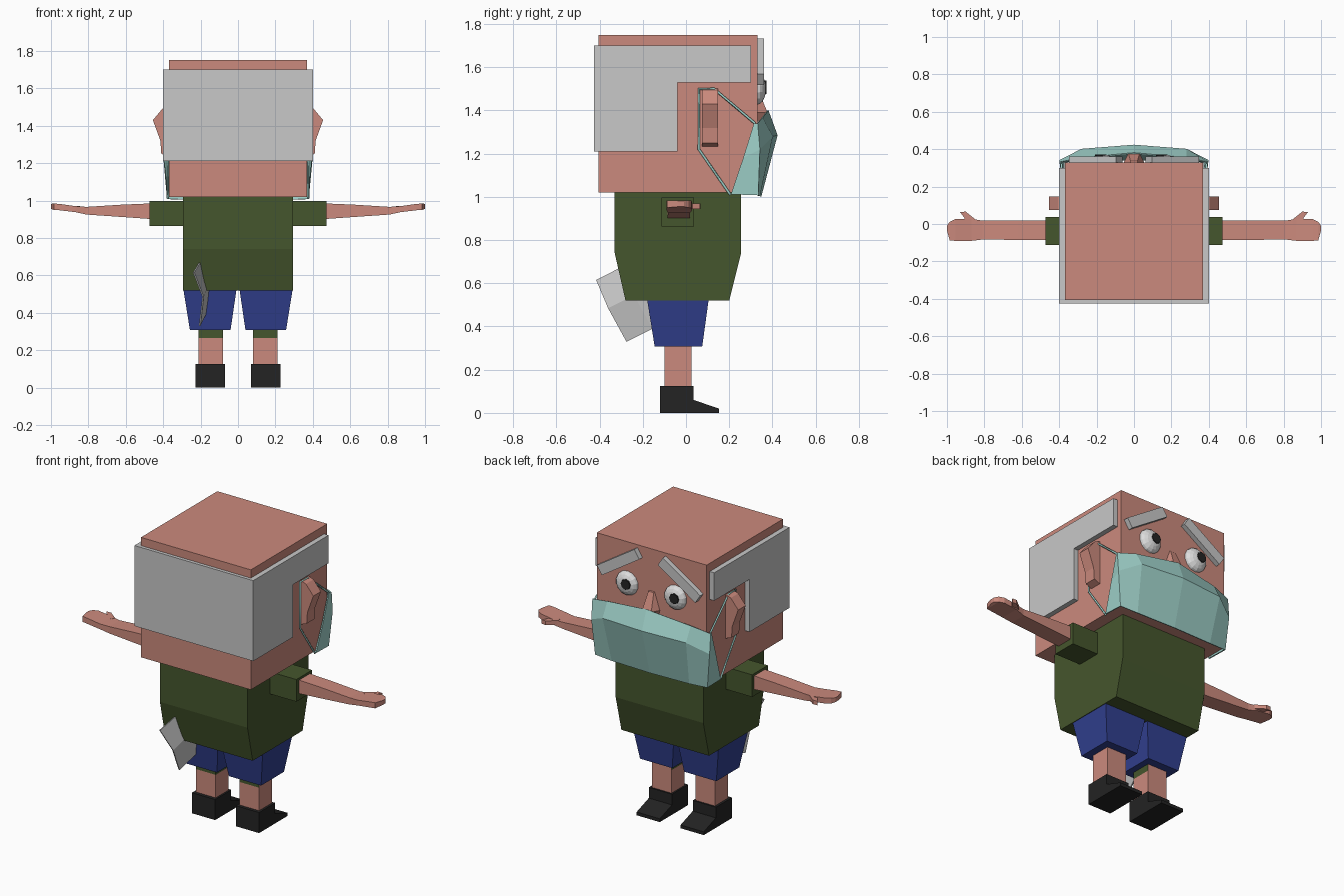
import bpy, bmesh, math
from mathutils import Vector, Matrix

if "Cube" in bpy.data.objects:
    bpy.data.objects.remove(bpy.data.objects["Cube"])


def mat(name, r, g, b):
    m = bpy.data.materials.new(name)
    m.diffuse_color = (r, g, b, 1)
    m.use_nodes = True
    m.node_tree.nodes["Principled BSDF"].inputs["Base Color"].default_value = m.diffuse_color
    return m


SKIN = mat("skin", .60, .255, .205)
GREY = mat("grey hair", .58, .58, .58)
GREEN = mat("green cloth", .06, .093, .026)
BLUE = mat("blue cloth", .031, .051, .275)
BLACK = mat("black", .017, .017, .017)
TEAL = mat("mask teal", .35, .64, .59)
WHITE = mat("eye white", .72, .72, .72)


def finish(name, bm, *mats):
    bmesh.ops.recalc_face_normals(bm, faces=bm.faces)
    me = bpy.data.meshes.new(name)
    bm.to_mesh(me)
    bm.free()
    for m in mats:
        me.materials.append(m)
    ob = bpy.data.objects.new(name, me)
    bpy.context.collection.objects.link(ob)
    return ob


def loft(name, rings, *mats):
    """Skin a list of equal-sized vertex rings and cap both ends."""
    bm = bmesh.new()
    vs = [[bm.verts.new(p) for p in ring] for ring in rings]
    n = len(vs[0])
    for a, b in zip(vs, vs[1:]):
        for i in range(n):
            bm.faces.new((a[i], a[(i + 1) % n], b[(i + 1) % n], b[i]))
    bm.faces.new(vs[0])
    bm.faces.new(vs[-1])
    return finish(name, bm, *mats)


def prism(name, profile, x0, x1, m):
    """Extrude a (y, z) profile along x."""
    return loft(name, [[(x, y, z) for y, z in profile] for x in (x0, x1)], m)


def flat_z(x0, x1, y0, y1, z):
    return [(x0, y0, z), (x1, y0, z), (x1, y1, z), (x0, y1, z)]


def flat_x(x, y0, y1, z0, z1):
    return [(x, y0, z0), (x, y1, z0), (x, y1, z1), (x, y0, z1)]


def box(name, x0, x1, y0, y1, z0, z1, m):
    return loft(name, [flat_z(x0, x1, y0, y1, z0), flat_z(x0, x1, y0, y1, z1)], m)


def sheet(name, rows, m, thick):
    """Grid of points given thickness."""
    bm = bmesh.new()
    vs = [[bm.verts.new(p) for p in r] for r in rows]
    for a, b in zip(vs, vs[1:]):
        for i in range(len(a) - 1):
            bm.faces.new((a[i], a[i + 1], b[i + 1], b[i]))
    ob = finish(name, bm, m)
    mod = ob.modifiers.new("thickness", 'SOLIDIFY')
    mod.thickness = thick
    mod.offset = 0
    return ob


# head and torso
box("head", -.37, .37, -.405, .33, 1.02, 1.75, SKIN)
prism("shirt", [(-.33, 1.02), (-.33, .74), (-.28, .52), (.20, .52),
                (.255, .74), (.255, 1.02)], -.295, .295, GREEN)

# hair: back slab and two stepped side slabs
box("hair_back", -.40, .40, -.425, -.40, 1.21, 1.70, GREY)
hair = [(-.42, 1.21), (-.04, 1.21), (-.04, 1.53), (.30, 1.53), (.30, 1.70), (-.42, 1.70)]

for s, side in ((1, "left"), (-1, "right")):
    prism("hair_" + side, hair, s * .365, s * .40, GREY)

    # ear
    ear = [(.36, 1.505), (.405, 1.49), (.455, 1.43), (.415, 1.32), (.41, 1.25), (.36, 1.23)]
    loft("ear_" + side, [[(s * x, y, z) for x, z in ear] for y in (.075, .148)], SKIN)

    # sleeve, arm and hand
    box("sleeve_" + side, s * .28, s * .472, -.113, .038, .863, .998, GREEN)
    arm = [(.45, -.085, .018, .90, .985), (.62, -.085, .018, .912, .978),
           (.81, -.083, .018, .925, .966), (.87, -.09, .028, .938, .97),
           (.955, -.09, .026, .948, .982), (.985, -.088, .012, .95, .984),
           (1.0, -.035, -.01, .955, .982)]
    loft("arm_" + side, [flat_x(s * x, a, b, c, d) for x, a, b, c, d in arm], SKIN)
    thumb = [(.85, .0), (.845, .022), (.90, .066), (.93, .064), (.905, .03), (.92, .0)]
    loft("thumb_" + side, [[(s * x, y, z) for x, y in thumb] for z in (.945, .97)], SKIN)

    # shorts leg
    loft("shorts_" + side, [flat_z(s * .04, s * .257, -.145, .075, .307),
                            flat_z(s * .008, s * .292, -.18, .105, .525)], BLUE)

    # leg, with the green band on its rear and inner faces
    leg = loft("leg_" + side, [flat_z(s * .08, s * .212, -.10, .025, z)
                               for z in (.10, .265, .33)], SKIN, GREEN)
    for p in leg.data.polygons:
        if p.center.z > .27 and (p.normal.y < -.5 or p.normal.x * s < -.5):
            p.material_index = 1

    # shoe with sloped toe
    prism("shoe_" + side, [(-.12, 0), (.152, 0), (.152, .02), (.035, .06),
                           (.035, .125), (-.12, .125)], s * .07, s * .226, BLACK)

    # eye: flattened ball with a small pupil disc
    bm = bmesh.new()
    bmesh.ops.create_uvsphere(bm, u_segments=14, v_segments=10, radius=.073,
                              matrix=Matrix.Translation((s * .163, .33, 1.50))
                              @ Matrix.Diagonal((1, .55, 1, 1))
                              @ Matrix.Rotation(math.pi / 2, 4, 'X'))
    finish("eye_" + side, bm, WHITE)
    bm = bmesh.new()
    bmesh.ops.create_cone(bm, cap_ends=True, segments=8, radius1=.031, radius2=.031,
                          depth=.009, matrix=Matrix.Translation((s * .163 - .014, .368, 1.508))
                          @ Matrix.Rotation(math.pi / 2, 4, 'X'))
    finish("pupil_" + side, bm, BLACK)

    # eyebrow, inner end raised
    brow = box("eyebrow_" + side, -.15, .15, -.02, .018, -.031, .031, GREY)
    brow.matrix_world = (Matrix.Translation((s * .205, .342, 1.625))
                         @ Matrix.Rotation(s * math.radians(33), 4, 'Y'))

    # ear strap
    pts = [(.388, .32, 1.34), (.378, .13, 1.50), (.376, .06, 1.50),
           (.376, .06, 1.22), (.375, .205, 1.01)]
    cu = bpy.data.curves.new("mask_strap_" + side, 'CURVE')
    cu.dimensions = '3D'
    cu.bevel_depth = .006
    cu.bevel_resolution = 0
    sp = cu.splines.new('POLY')
    sp.points.add(len(pts) - 1)
    for q, (x, y, z) in zip(sp.points, pts):
        q.co = (s * x, y, z, 1)
    cu.materials.append(TEAL)
    bpy.context.collection.objects.link(bpy.data.objects.new("mask_strap_" + side, cu))

# nose wedge
loft("nose", [[(-.022, .32, 1.50), (.022, .32, 1.50), (.018, .336, 1.49), (-.018, .336, 1.49)],
              [(-.06, .32, 1.39), (.06, .32, 1.39), (.03, .378, 1.39), (-.03, .378, 1.39)],
              [(-.05, .32, 1.35), (.05, .32, 1.35), (.02, .36, 1.35), (-.02, .36, 1.35)]], SKIN)

# face mask: columns of top, ridge and bottom points, mirrored about the middle
half = [[(.388, .315, 1.34), (.385, .265, 1.18), (.376, .208, 1.012)],
        [(.395, .33, 1.34), (.395, .34, 1.22), (.375, .332, 1.008)],
        [(.28, .352, 1.365), (.28, .398, 1.28), (.26, .338, 1.004)],
        [(0, .378, 1.40), (0, .42, 1.285), (0, .345, 1.003)]]
mirrored = [[(-x, y, z) for x, y, z in col] for col in half[-2::-1]]
sheet("face_mask", half + mirrored, TEAL, .008)

# cloth hanging from the back pocket
sheet("pocket_cloth", [[(-.237, -.415, .615), (-.205, -.31, .668), (-.19, -.25, .70)],
                       [(-.187, -.36, .485), (-.163, -.24, .545), (-.15, -.16, .585)],
                       [(-.205, -.275, .33), (-.175, -.155, .39), (-.165, -.11, .41)]],
      GREY, .008)
